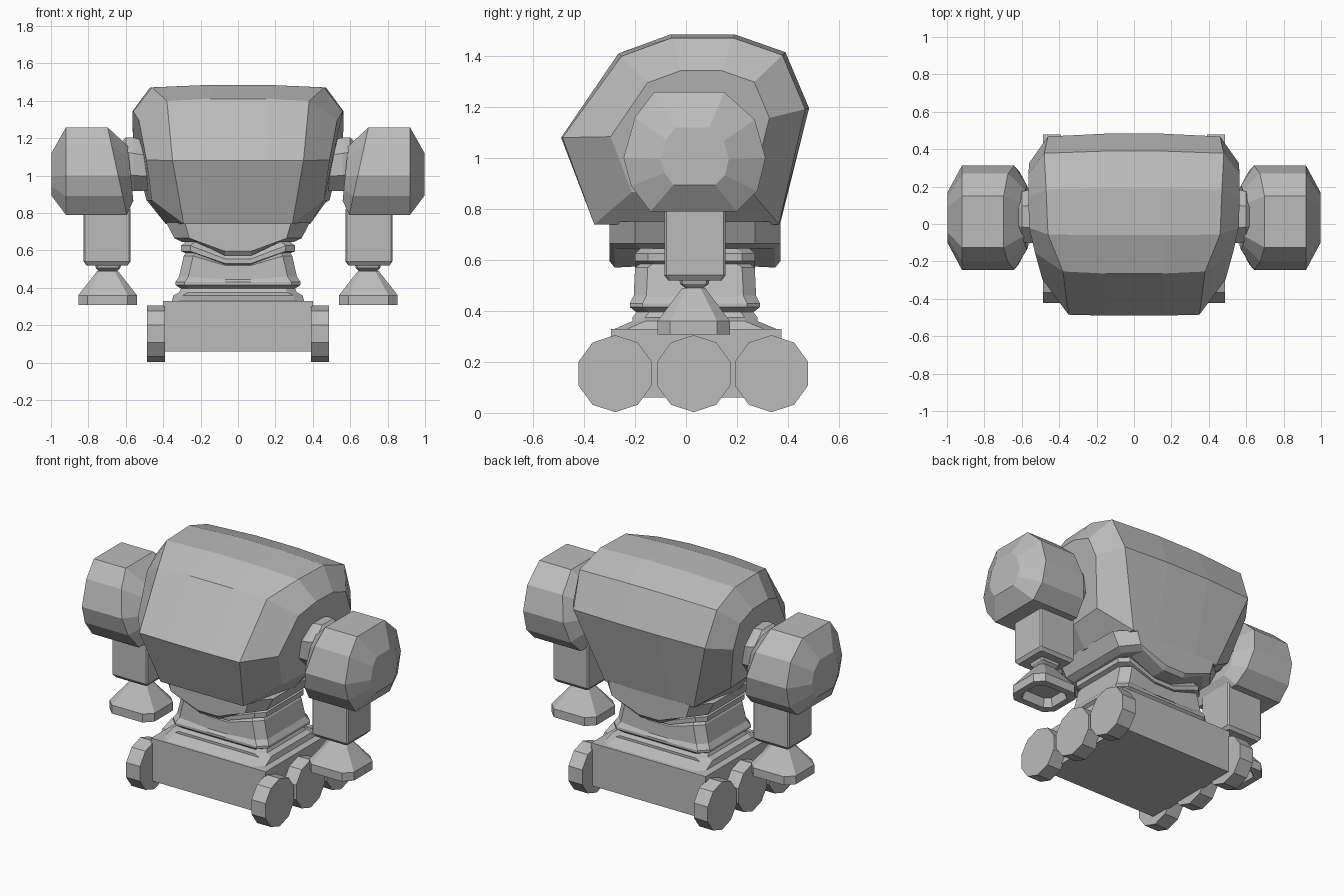
import bpy, bmesh, math

if "Cube" in bpy.data.objects:
    bpy.data.objects.remove(bpy.data.objects["Cube"])

grey = bpy.data.materials.new("matte grey")
grey.diffuse_color = (0.5, 0.5, 0.5, 1)
grey.use_nodes = True
grey.node_tree.nodes["Principled BSDF"].inputs["Base Color"].default_value = grey.diffuse_color


def loft(name, rings, caps=(True, True)):
    """Skin a list of rings that have equal point counts."""
    bm = bmesh.new()
    loops = [[bm.verts.new(p) for p in r] for r in rings]
    n = len(loops[0])
    for a, b in zip(loops, loops[1:]):
        for i in range(n):
            bm.faces.new((a[i], a[(i + 1) % n], b[(i + 1) % n], b[i]))
    for use, loop in zip(caps, (loops[0], loops[-1])):
        if use:
            bm.faces.new(loop)
    bmesh.ops.recalc_face_normals(bm, faces=bm.faces)
    me = bpy.data.meshes.new(name)
    bm.to_mesh(me)
    bm.free()
    me.materials.append(grey)
    ob = bpy.data.objects.new(name, me)
    bpy.context.collection.objects.link(ob)
    return ob


def mirrored(ob):
    """Mirror a right-hand part to the left."""
    m = ob.modifiers.new("mirror", 'MIRROR')
    m.use_mirror_merge = False
    return ob


def octagon(cx, cy, hx, hy, c, z):
    """Rectangle with cut corners, at height z."""
    return [(cx + sx * (hx - a), cy + sy * (hy - b), z) for sx, sy, a, b in (
        (-1, -1, c, 0), (1, -1, c, 0), (1, -1, 0, c), (1, 1, 0, c),
        (1, 1, c, 0), (-1, 1, c, 0), (-1, 1, 0, c), (-1, -1, 0, c))]


def trunk_ring(hx, y0, y1, z, dip, cx, cy):
    """Cut-corner ring whose middle dips in a V at front and back."""
    half = [(0.07, y0, z - dip), (hx - cx, y0, z), (hx, y0 + cy, z),
            (hx, y1 - cy, z), (hx - cx, y1, z), (0.07, y1, z - dip)]
    return half + [(-x, y, h) for x, y, h in reversed(half)]


def scaled(profile, centre, s):
    return [(centre[0] + (y - centre[0]) * s, centre[1] + (z - centre[1]) * s)
            for y, z in profile]


# Body: side outline (y, z), with the half width of each outline point
outline = [(-.49, 1.08), (-.265, 1.41), (-.06, 1.485), (.19, 1.485), (.39, 1.415),
           (.483, 1.195), (.37, .745), (.02, .74), (-.36, .74)]
edge_x = [.35, .38, .46, .47, .48, .46, .31, .385, .29]
side_x = [.49, .53, .56, .565, .565, .56, .49, .475, .46]
mid = (.05, 1.09)
core = [(.15, y, z) for y, z in outline]
edge = [(x, y, z) for x, (y, z) in zip(edge_x, scaled(outline, mid, .965))]
edge[7] = (.385, .02, .74)
edge[0] = (.35, -.485, 1.08)
edge[8] = (.29, -.36, .74)
edge[6] = (.31, .365, .74)
side = [(x, y, z) for x, (y, z) in zip(side_x, scaled(outline, mid, .64))]
right = [core, edge, side]
left = [[(-x, y, z) for x, y, z in r] for r in reversed(right)]
loft("body", left + right)

# Collar, waist gasket, torso and skirt in one stack
loft("waist", [trunk_ring(*r) for r in (
    (.385, -.30, .37, .75, 0, .10, .10),
    (.34, -.30, .37, .665, .07, .08, .10),
    (.30, -.28, .35, .645, .075, .08, .10),
    (.28, -.18, .25, .645, .07, .05, .05),
    (.305, -.20, .27, .625, .07, .05, .05),
    (.305, -.20, .27, .595, .065, .05, .05),
    (.28, -.18, .25, .585, .06, .05, .05),
    (.29, -.20, .27, .57, .05, .05, .05),
    (.315, -.205, .275, .46, .015, .05, .05),
    (.335, -.22, .29, .43, 0, .05, .05),
    (.335, -.22, .29, .415, 0, .05, .05),
    (.305, -.195, .265, .395, 0, .05, .05),
    (.315, -.21, .28, .375, 0, .05, .05),
    (.345, -.21, .28, .36, 0, .05, .05),
    (.355, -.29, .365, .325, 0, .05, .05))])

# Chassis block
loft("chassis", [[(x, y, z) for x, y in
                  ((-.4, -.295), (.4, -.295), (.4, .375), (-.4, .375))]
                 for z in (.06, .33)])

# Wheels
for i, wy in enumerate((-.278, .03, .335)):
    mirrored(loft(f"wheel_{i + 1}", [
        [(x, wy + .151 * math.sin(k * math.tau / 10), .154 + .151 * math.cos(k * math.tau / 10))
         for k in range(10)] for x in (.39, .487)]))

# Shoulder joint
mirrored(loft("shoulder_joint", [
    [(x, .04 + r * math.sin(k * math.pi / 4 + .39), z + r * math.cos(k * math.pi / 4 + .39))
     for k in range(8)] for x, r, z in ((.46, .14, 1.05), (.56, .155, 1.06), (.60, .145, 1.07), (.64, .10, 1.07))]))

# Shoulder pod: side outline swept outwards, leaning inwards at the bottom
pod = [(-.125, 1.258), (.15, 1.258), (.27, 1.15), (.312, 1.0), (.28, .87), (.2, .79),
       (-.14, .79), (-.215, .89), (-.245, 1.0), (-.2, 1.16)]


def pod_ring(x, s, lean):
    return [(x + lean * (z - 1.02), y, z) for y, z in scaled(pod, (.035, .99), s)]


mirrored(loft("shoulder_pod", [pod_ring(.575, .62, .1), pod_ring(.645, 1, .22),
                               pod_ring(.92, 1, 0), pod_ring(.998, .48, 0)]))

# Forearm and wrist
mirrored(loft("forearm", [octagon(.70, .035, hx, hy, .008, z) for hx, hy, z in (
    (.125, .12, .82), (.125, .12, .54), (.11, .105, .52))]))
mirrored(loft("wrist", [octagon(.695, .033, hx, hy, .01, z) for hx, hy, z in (
    (.07, .06, .525), (.065, .055, .505), (.05, .035, .49), (.05, .035, .46))]))

# Hand: flared bell with a hollow underside
mirrored(loft("hand", [octagon(.697, .03, hx, hy, c, z) for hx, hy, c, z in (
    (.055, .045, .018, .49), (.157, .142, .05, .36), (.157, .142, .05, .307),
    (.115, .10, .035, .307), (.10, .085, .03, .36))]))
